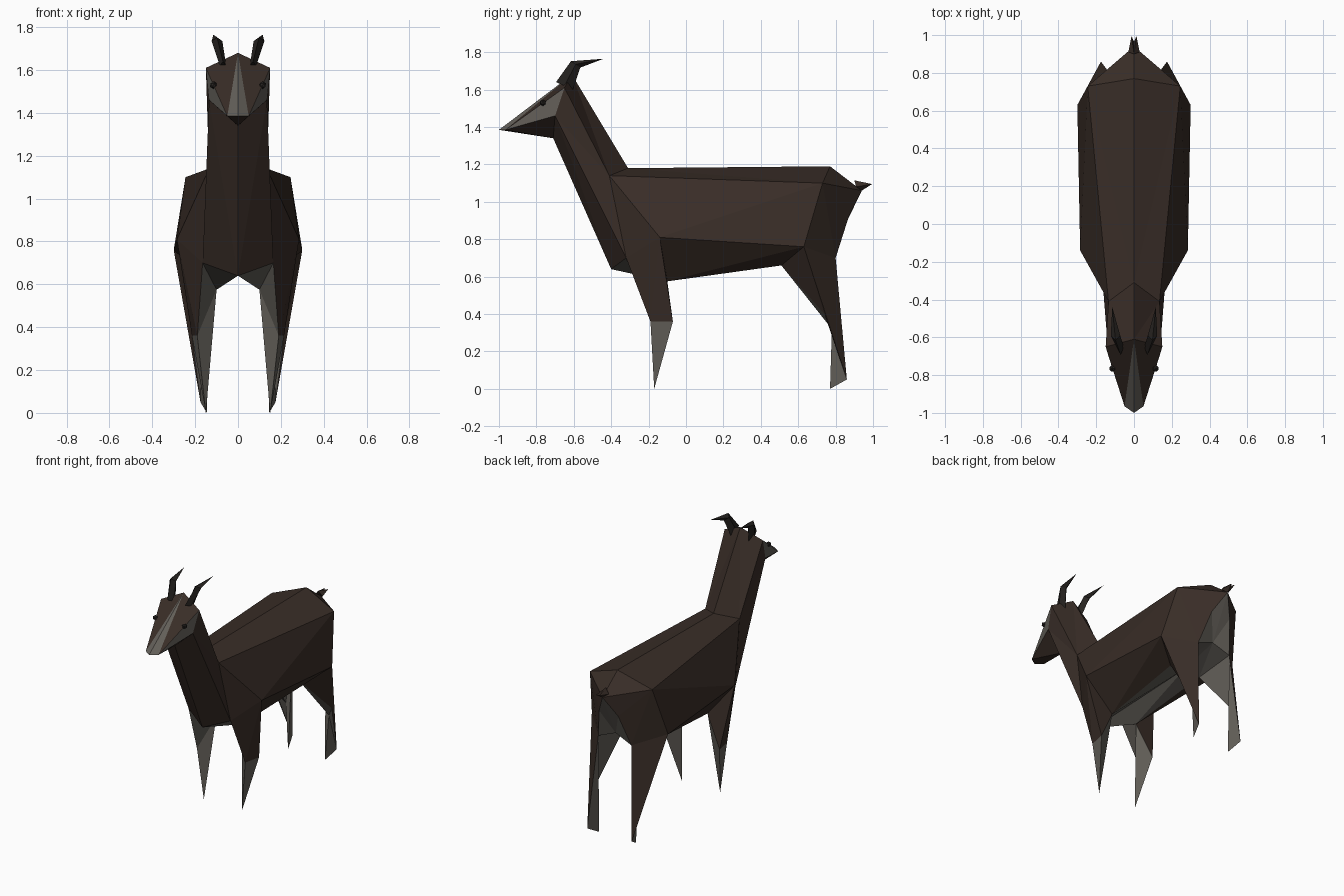
import bpy, bmesh
from math import pi, cos, sin

if "Cube" in bpy.data.objects:
    bpy.data.objects.remove(bpy.data.objects["Cube"])


def material(name, color):
    m = bpy.data.materials.new(name)
    m.diffuse_color = (*color, 1)
    m.use_nodes = True
    m.node_tree.nodes["Principled BSDF"].inputs["Base Color"].default_value = m.diffuse_color
    return m


BROWN = material("dark_coat", (0.04, 0.026, 0.02))
GREY = material("pale_coat", (0.125, 0.115, 0.1))
DARK = material("horn_dark", (0.02, 0.017, 0.015))

# Landmarks of the right half (x >= 0)
P = dict(
    poll=(0, -.61, 1.68), brow=(.15, -.65, 1.61), cheek=(.135, -.70, 1.46),
    chin=(0, -.71, 1.34), nose=(0, -1.0, 1.385), muzzle=(.05, -.965, 1.385),
    withers=(0, -.31, 1.18), scruff=(.135, -.41, 1.14), chest=(0, -.40, .64),
    breast=(.165, -.32, .70), shoulder=(.285, -.14, .81), elbow=(.10, -.10, .575),
    croup=(0, .77, 1.19), hip=(.245, .73, 1.10), thigh=(.30, .63, .76),
    flank=(.12, .51, .66), belly=(0, .51, .68), rear=(.13, .80, .70),
    buttock=(.075, .87, .92), dock=(0, .94, 1.06), crotch=(0, .79, .75),
    knee_f=(.19, -.19, .36), knee_b=(.215, -.07, .36), foot=(.15, -.17, 0),
    hock=(.22, .74, .40), gaskin=(.17, .78, .32),
    hoof=(.145, .77, 0), heel=(.175, .86, .05),
    tail_top=(0, .90, 1.115), tail_side=(.03, .91, 1.08),
    tail_mid=(0, .965, 1.08), tail_tip=(.013, .995, 1.095),
)


def finish(bm, name, mats):
    bmesh.ops.recalc_face_normals(bm, faces=bm.faces[:])
    me = bpy.data.meshes.new(name)
    bm.to_mesh(me)
    bm.free()
    for m in mats:
        me.materials.append(m)
    ob = bpy.data.objects.new(name, me)
    bpy.context.collection.objects.link(ob)
    return ob


def part(name, brown, grey=()):
    """Closed faceted part, mirrored in x; each face names its landmarks."""
    bm = bmesh.new()
    verts = {}

    def vert(key, side):
        x, y, z = P[key]
        k = (key, side if x else 0)
        if k not in verts:
            verts[k] = bm.verts.new((x * side, y, z))
        return verts[k]

    for slot, faces in enumerate((brown, grey)):
        for face in faces:
            for side in (1, -1):
                keys = face.split()[::side]
                bm.faces.new([vert(k, side) for k in keys]).material_index = slot
    return finish(bm, name, (BROWN, GREY))


# Head with pale blaze and cheek stripes
part("head",
     ["poll muzzle brow", "cheek muzzle chin", "muzzle nose chin",
      "poll brow cheek", "poll cheek chin"],
     ["poll nose muzzle", "brow muzzle cheek"])

# Neck
part("neck",
     ["poll brow scruff", "poll scruff withers", "brow cheek scruff",
      "cheek breast scruff", "cheek chin chest", "cheek chest breast",
      "poll cheek brow", "poll chin cheek",
      "withers scruff breast", "withers breast chest"])

# Torso with pale belly and rump patch
part("torso",
     ["withers scruff hip", "withers hip croup", "scruff breast shoulder",
      "scruff shoulder hip", "shoulder thigh hip", "shoulder elbow thigh",
      "elbow flank thigh", "breast elbow shoulder", "thigh flank rear",
      "croup hip dock", "hip buttock dock", "hip rear buttock", "hip thigh rear",
      "withers breast scruff", "withers chest breast"],
     ["chest elbow breast", "chest belly elbow", "belly flank elbow",
      "flank belly crotch", "flank crotch rear", "buttock rear crotch",
      "dock buttock crotch"])

# Legs
part("front_legs",
     ["breast knee_f shoulder", "shoulder knee_f knee_b", "shoulder knee_b elbow",
      "breast shoulder elbow"],
     ["breast elbow knee_f", "knee_f elbow foot", "elbow knee_b foot",
      "knee_f foot knee_b"])
part("hind_legs",
     ["thigh flank hock", "thigh hock heel", "thigh heel rear", "thigh rear flank"],
     ["flank gaskin hock", "flank rear gaskin", "hock gaskin heel",
      "gaskin hoof heel", "rear hoof gaskin", "rear heel hoof"])

# Tail
part("tail",
     ["tail_top tail_side tail_tip", "tail_side dock tail_tip",
      "tail_top tail_tip tail_mid", "dock tail_mid tail_tip",
      "tail_top dock tail_side"])

for side, label in ((1, "right"), (-1, "left")):
    # Horn: tapered four-sided sweep bent backwards
    bm = bmesh.new()
    rings = []
    for x, y, z, rx, ry, rz in ((.07, -.65, 1.62, .015, .045, -.02),
                                (.098, -.59, 1.735, .025, .025, -.017)):
        rings.append([bm.verts.new((side * (x + rx * cos(a)), y + ry * sin(a), z + rz * sin(a)))
                      for a in (i * pi / 2 for i in range(4))])
    tip = bm.verts.new((side * .115, -.44, 1.765))
    lo, hi = rings
    bm.faces.new(lo)
    for i in range(4):
        j = (i + 1) % 4
        bm.faces.new((lo[i], lo[j], hi[j], hi[i]))
        bm.faces.new((hi[i], hi[j], tip))
    finish(bm, label + "_horn", (DARK,))

    # Eye
    bpy.ops.mesh.primitive_ico_sphere_add(subdivisions=1, radius=.018,
                                          location=(side * .115, -.765, 1.53))
    eye = bpy.context.object
    eye.name = label + "_eye"
    eye.data.materials.append(DARK)
